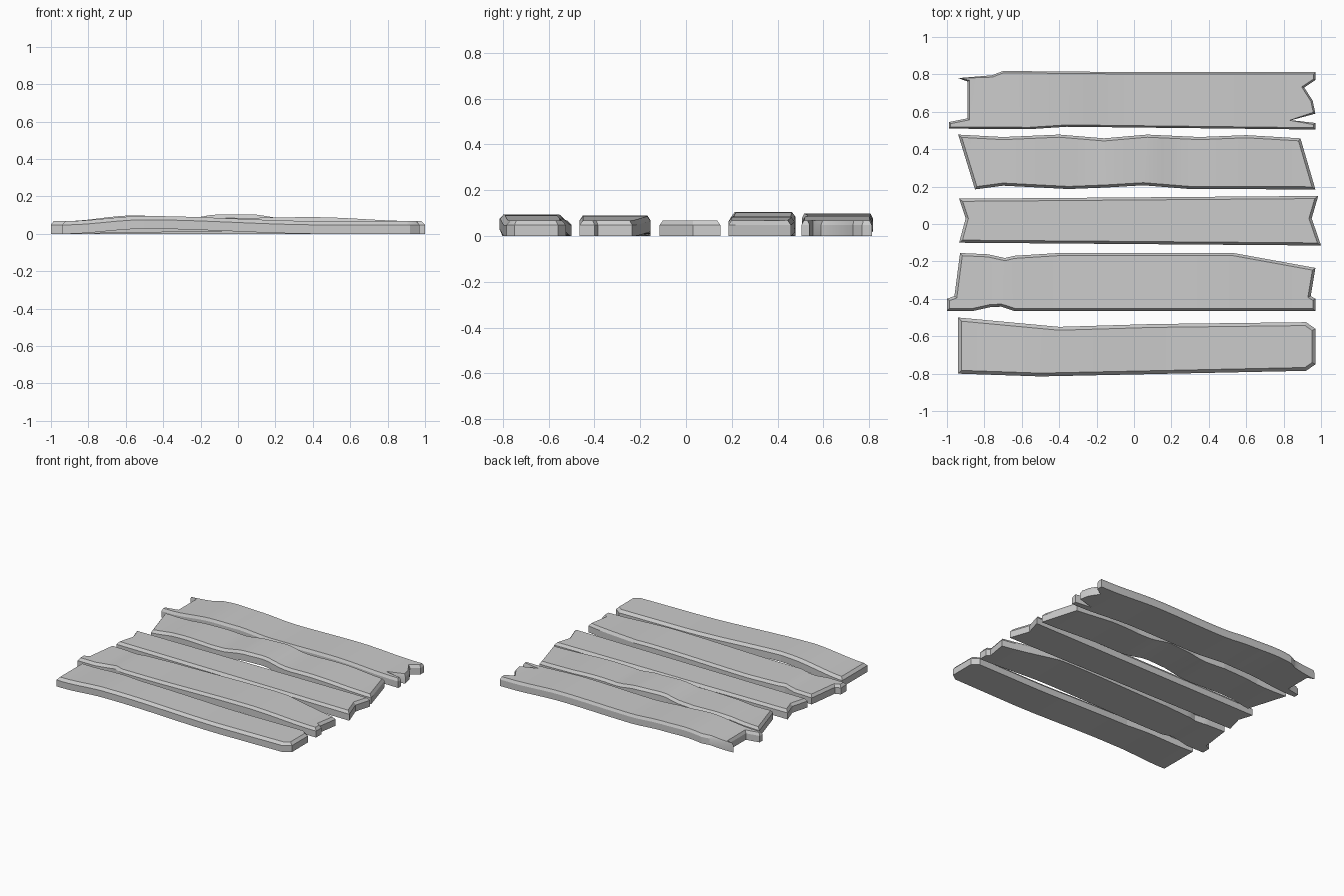
import bpy, bmesh, math
from mathutils import Vector

if "Cube" in bpy.data.objects:
    bpy.data.objects.remove(bpy.data.objects["Cube"])

THICK = 0.068    # board thickness


def lift(points, x):
    # smooth interpolation of the warp of a board along its length
    if x <= points[0][0]:
        return points[0][1]
    for (x0, z0), (x1, z1) in zip(points, points[1:]):
        if x <= x1:
            t = (x - x0) / (x1 - x0)
            return z0 + (z1 - z0) * t * t * (3 - 2 * t)
    return points[-1][1]


def inset(outline, d):
    # mitred inward offset of a counter-clockwise outline
    out = []
    n = len(outline)
    for i in range(n):
        p = Vector(outline[i])
        a = (p - Vector(outline[i - 1])).normalized()
        b = (Vector(outline[(i + 1) % n]) - p).normalized()
        na, nb = Vector((-a.y, a.x)), Vector((-b.y, b.x))
        m = (na + nb) / max(0.5, 1 + na.dot(nb))
        out.append(p + m * d)
    return out


def plank(name, outline, warp, bevel=0.014, drop=0.02):
    bm = bmesh.new()
    levels = [(outline, 0), (outline, THICK - drop), (inset(outline, bevel), THICK)]
    rings = [[bm.verts.new((p[0], p[1], z)) for p in pts] for pts, z in levels]
    n = len(outline)
    for lo, hi in zip(rings, rings[1:]):
        for i in range(n):
            j = (i + 1) % n
            bm.faces.new((lo[i], lo[j], hi[j], hi[i]))
    caps = [bm.faces.new(rings[0][::-1]), bm.faces.new(rings[-1])]
    bmesh.ops.triangulate(bm, faces=caps)
    # cross cuts so the board can bend
    for k in range(-18, 19):
        bmesh.ops.bisect_plane(bm, geom=bm.verts[:] + bm.edges[:] + bm.faces[:],
                               plane_co=(k * 0.05, 0, 0), plane_no=(1, 0, 0))
    for v in bm.verts:
        v.co.z += lift(warp, v.co.x)
    me = bpy.data.meshes.new(name)
    bm.to_mesh(me)
    bm.free()
    ob = bpy.data.objects.new(name, me)
    bpy.context.collection.objects.link(ob)
    bpy.ops.object.select_all(action='DESELECT')
    ob.select_set(True)
    bpy.context.view_layer.objects.active = ob
    bpy.ops.object.shade_smooth_by_angle(angle=math.radians(25))


# front board: clipped right corners, long arch
plank("front_plank",
      [(-.94, -.80), (-.50, -.815), (.92, -.785), (.97, -.75), (.97, -.56), (.92, -.525),
       (.10, -.535), (-.40, -.55), (-.94, -.50)],
      [(-.92, 0), (-.50, .027), (.45, 0)], 0.018, 0.02)

# second board: tapered right end, notched near the left
plank("second_plank",
      [(-1, -.465), (-.86, -.465), (-.77, -.445), (-.71, -.442), (-.64, -.465), (.97, -.465),
       (.97, -.40), (.945, -.385), (.97, -.235), (.53, -.155), (-.40, -.155),
       (-.64, -.17), (-.69, -.182), (-.78, -.162), (-.93, -.155), (-.96, -.385), (-1, -.40)],
      [(-.78, 0), (-.68, .008), (-.5, .008), (.4, .021), (.95, 0)])

# middle board: flat, V cuts at both ends
plank("middle_plank",
      [(-.935, -.10), (1, -.115), (.95, .03), (.985, .15), (-.935, .135), (-.90, .03)],
      [(-1, 0), (1, 0)])

# fourth board: slanted ends, wavy edges
plank("fourth_plank",
      [(-.85, .185), (-.70, .205), (-.35, .187), (-.15, .195), (.05, .207), (.30, .187),
       (.97, .185), (.89, .458), (.60, .475), (.35, .465), (.07, .478), (-.16, .458),
       (-.40, .478), (-.70, .465), (-.94, .478)],
      [(-.85, 0), (-.55, .016), (-.27, .015), (-.10, .036), (.07, .036), (.25, .014),
       (.45, .018), (.95, 0)])

# back board: split, splintered ends
plank("back_plank",
      [(-.99, .51), (-.56, .507), (-.36, .52), (.97, .505), (.97, .54), (.84, .555),
       (.97, .59), (.955, .66), (.91, .73), (.97, .77), (.97, .812), (.0, .812),
       (-.70, .818), (-.76, .795), (-.94, .78), (-.89, .762), (-.89, .565), (-.99, .545)],
      [(-.92, 0), (-.56, .03), (-.38, .025), (-.1, .01), (.45, .018), (.9, 0)], 0.01, 0.02)
